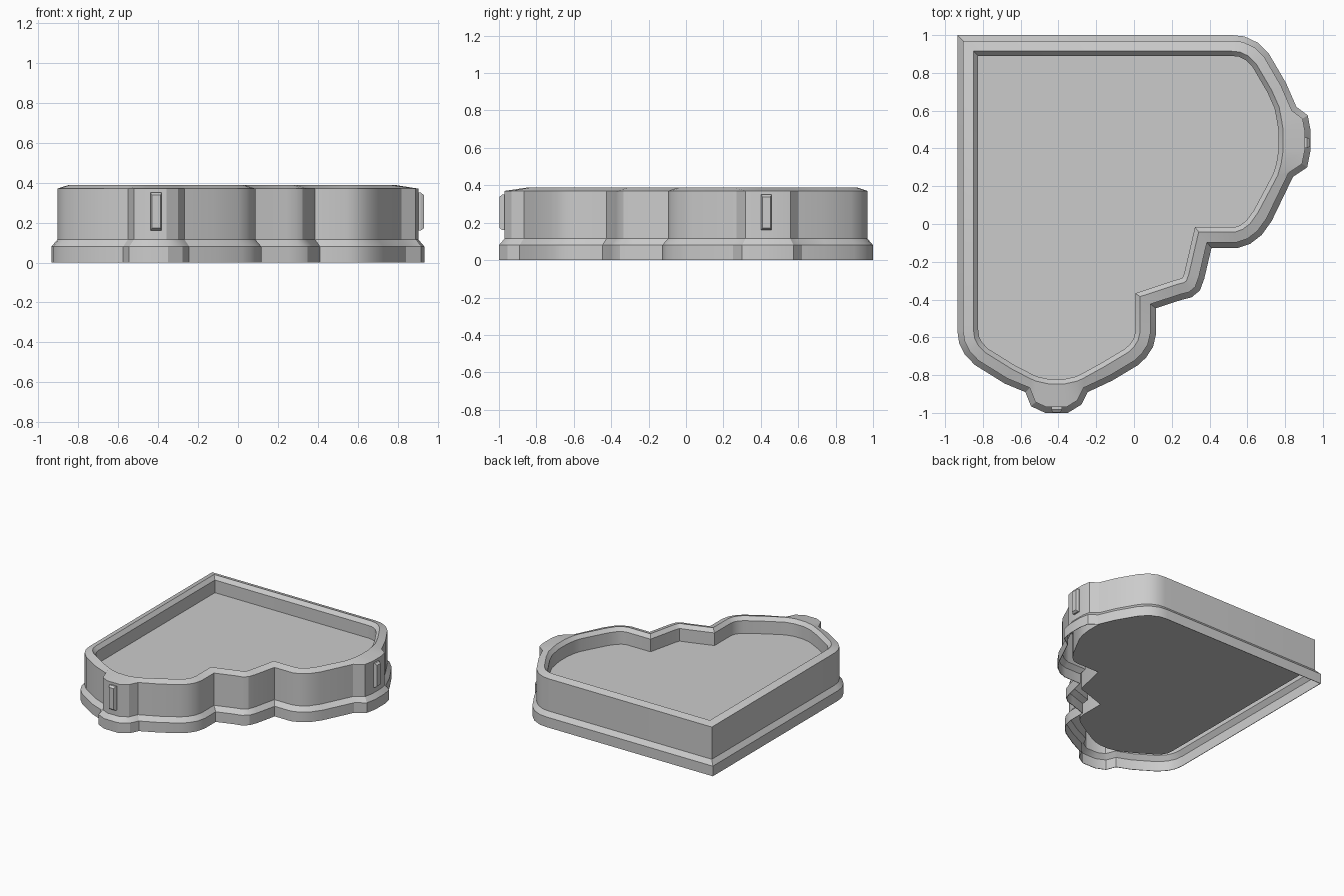
import bpy, bmesh
from math import radians
from mathutils import Vector

if "Cube" in bpy.data.objects:
    bpy.data.objects.remove(bpy.data.objects["Cube"])

# Heart outline, clockwise from the sharp corner. Where four numbers are given
# the last two are the position pushed outwards by a side tab.
OUTLINE = [
    (-.935, 1), (.52, 1), (.585, .993), (.655, .96), (.715, .90), (.805, .746),
    (.85, .645, .86, .62), (.866, .56, .92, .575), (.875, .50, .934, .50),
    (.875, .386, .934, .386), (.862, .30, .917, .30), (.84, .225, .842, .25),
    (.729, .016), (.676, -.058), (.615, -.105), (.55, -.127), (.41, -.127),
    (.372, -.29), (.349, -.352), (.305, -.388), (.25, -.402),
    (.117, -.446), (.117, -.582), (.101, -.65),
    (.064, -.707), (.02, -.748), (-.113, -.828),
    (-.225, -.89, -.245, -.89), (-.27, -.912, -.277, -.955),
    (-.36, -.932, -.35, -1), (-.46, -.932, -.47, -1),
    (-.55, -.912, -.545, -.965), (-.59, -.893, -.575, -.89),
    (-.684, -.845), (-.843, -.746), (-.896, -.69), (-.926, -.63), (-.935, -.566),
]
HEART = [Vector(p[:2]) for p in OUTLINE]
TABBED = [Vector(p[-2:]) for p in OUTLINE]


def inset(loop, d):
    """Move a clockwise loop inwards by d with mitred corners."""
    out = []
    for i, p in enumerate(loop):
        a = (p - loop[i - 1]).normalized()
        b = (loop[(i + 1) % len(loop)] - p).normalized()
        na, nb = Vector((a.y, -a.x)), Vector((b.y, -b.x))
        out.append(p + (na + nb) * (d / (1 + na.dot(nb))))
    return out


def loft(name, rings):
    """Skin a stack of equal loops and cap both ends."""
    bm = bmesh.new()
    rows = [[bm.verts.new(v) for v in ring] for ring in rings]
    for r, s in zip(rows, rows[1:]):
        for i in range(len(r)):
            j = (i + 1) % len(r)
            bm.faces.new((r[i], r[j], s[j], s[i]))
    bm.faces.new(rows[0])
    bm.faces.new(rows[-1])
    bmesh.ops.recalc_face_normals(bm, faces=bm.faces[:])
    me = bpy.data.meshes.new(name)
    bm.to_mesh(me)
    bm.free()
    ob = bpy.data.objects.new(name, me)
    bpy.context.collection.objects.link(ob)
    return ob


# Tray section: underside of the thick floor, up its side into the hollow,
# down the inside of the thin skirt, up the outside, over the rim to the floor
SECTION = [
    (HEART, .107, .08), (HEART, .107, .358), (HEART, .085, .382),
    (TABBED, .034, .365), (TABBED, .034, .115), (TABBED, .004, .08), (TABBED, .004, 0),
    (TABBED, 0, 0), (TABBED, 0, .08), (TABBED, .03, .115), (TABBED, .03, .37),
    (HEART, .085, .388), (HEART, .11, .36), (HEART, .11, .26),
]
tray = loft("heart_tray", [[(p.x, p.y, z) for p in inset(loop, d)] for loop, d, z in SECTION])
bpy.context.view_layer.objects.active = tray
tray.select_set(True)
bpy.ops.object.shade_smooth_by_angle(angle=radians(28))


# Small raised catches with bevelled faces on the two tabs
def catch(name, centre, out, z0=.16, z1=.35):
    c, out = Vector(centre), Vector(out)
    side = Vector((-out.y, out.x, 0))
    rings = []
    for depth, shrink in ((-.003, 0), (.012, 0), (.028, .012)):
        w = .028 - shrink * .6
        rings.append([c + out * depth + side * sx * w + Vector((0, 0, z))
                      for sx, z in ((-1, z0 + shrink), (1, z0 + shrink),
                                    (1, z1 - shrink), (-1, z1 - shrink))])
    loft(name, rings)


catch("front_catch", (-.41, -.97, 0), (0, -1, 0))
catch("right_catch", (.903, .43, 0), (1, 0, 0))
